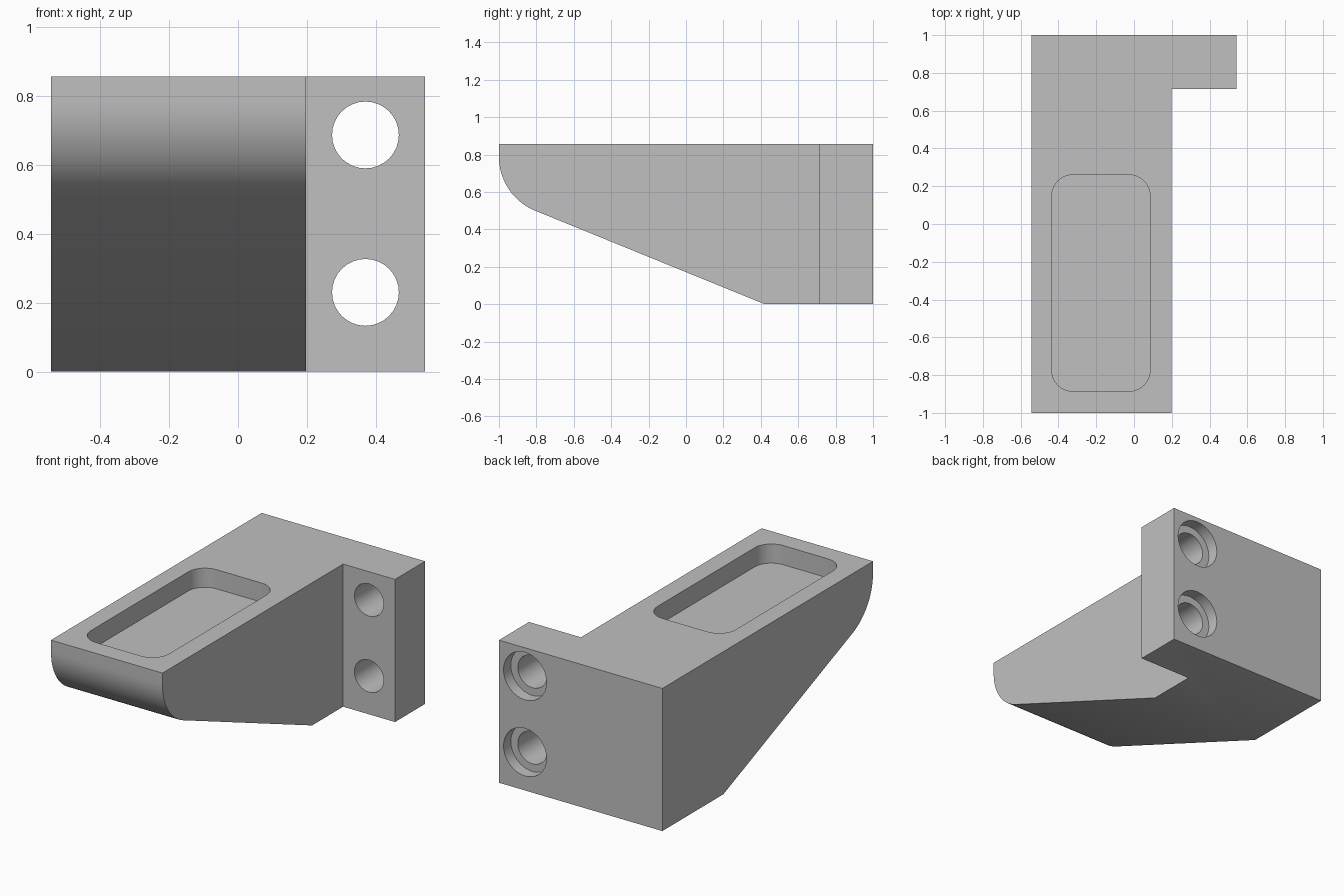
import bpy, bmesh
from math import radians, sin, cos, tan, pi, atan2
from mathutils import Vector

cube = bpy.data.objects.get("Cube")
if cube:
    bpy.data.objects.remove(cube, do_unlink=True)

grey = bpy.data.materials.new("light_grey")
grey.use_nodes = True
colour = (0.53, 0.53, 0.53, 1)
grey.diffuse_color = colour
grey.node_tree.nodes["Principled BSDF"].inputs["Base Color"].default_value = colour


def prism(name, outline, start, depth):
    """Extrude a closed outline of 3D points from start along depth."""
    bm = bmesh.new()
    face = bm.faces.new([bm.verts.new(Vector(p) + Vector(start)) for p in outline])
    out = bmesh.ops.extrude_face_region(bm, geom=[face])
    moved = [v for v in out["geom"] if isinstance(v, bmesh.types.BMVert)]
    bmesh.ops.translate(bm, verts=moved, vec=depth)
    bmesh.ops.recalc_face_normals(bm, faces=bm.faces)
    mesh = bpy.data.meshes.new(name)
    bm.to_mesh(mesh)
    bm.free()
    mesh.materials.append(grey)
    obj = bpy.data.objects.new(name, mesh)
    bpy.context.collection.objects.link(obj)
    return obj


def combine(target, cutter, operation):
    """Apply a boolean and discard the helper."""
    cutter.hide_render = True
    mod = target.modifiers.new(operation, 'BOOLEAN')
    mod.operation, mod.object, mod.solver = operation, cutter, 'EXACT'
    bpy.context.view_layer.objects.active = target
    bpy.ops.object.modifier_apply(modifier=mod.name)
    bpy.data.objects.remove(cutter, do_unlink=True)


def arc(cx, cy, r, a0, a1, steps):
    return [(cx + r * cos(a0 + (a1 - a0) * i / steps),
             cy + r * sin(a0 + (a1 - a0) * i / steps)) for i in range(steps + 1)]


# Side profile: sloping underside with a rounded nose
height, half, heel, nose_r = 0.857, 0.543, 0.42, 0.31
slope = atan2(0.495, 1.215)
corner_z = (1 + heel) * tan(slope)
nose_z = corner_z + nose_r * tan((pi / 2 - slope) / 2)
profile = [(heel, 0), (1, 0), (1, height), (-1, height)]
profile += arc(nose_r - 1, nose_z, nose_r, pi, 1.5 * pi - slope, 14)
bracket = prism("bracket", [(0, y, z) for y, z in profile], (-1, 0, 0), (2, 0, 0))

# L-shaped plan: long arm with a side flange at the back
arm_x, flange_y = 0.198, 0.715
plan = [(-half, -2), (arm_x, -2), (arm_x, flange_y),
        (half, flange_y), (half, 2), (-half, 2)]
combine(bracket, prism("plan", [(x, y, 0) for x, y in plan],
                       (0, 0, -1), (0, 0, 3)), 'INTERSECT')

# Rounded pocket in the top
x0, x1, y0, y1, r = -0.435, 0.085, -0.885, 0.26, 0.11
centres = [(x1 - r, y1 - r), (x0 + r, y1 - r), (x0 + r, y0 + r), (x1 - r, y0 + r)]
pocket = []
for i, (cx, cy) in enumerate(centres):
    pocket += arc(cx, cy, r, i * pi / 2, (i + 1) * pi / 2, 8)
combine(bracket, prism("pocket", [(x, y, 0) for x, y in pocket],
                       (0, 0, height - 0.115), (0, 0, 1)), 'DIFFERENCE')

# Two bolt holes, counterbored from the back
for z in (0.23, 0.687):
    for radius, front in ((0.097, 0.5), (0.143, 0.93)):
        ring = arc(0.37, z, radius, 0, 2 * pi, 32)[:-1]
        combine(bracket, prism("bore", [(x, 0, h) for x, h in ring],
                               (0, front, 0), (0, 1, 0)), 'DIFFERENCE')

bpy.ops.object.select_all(action='DESELECT')
bracket.select_set(True)
bpy.context.view_layer.objects.active = bracket
bpy.ops.object.shade_smooth_by_angle(angle=radians(30))
